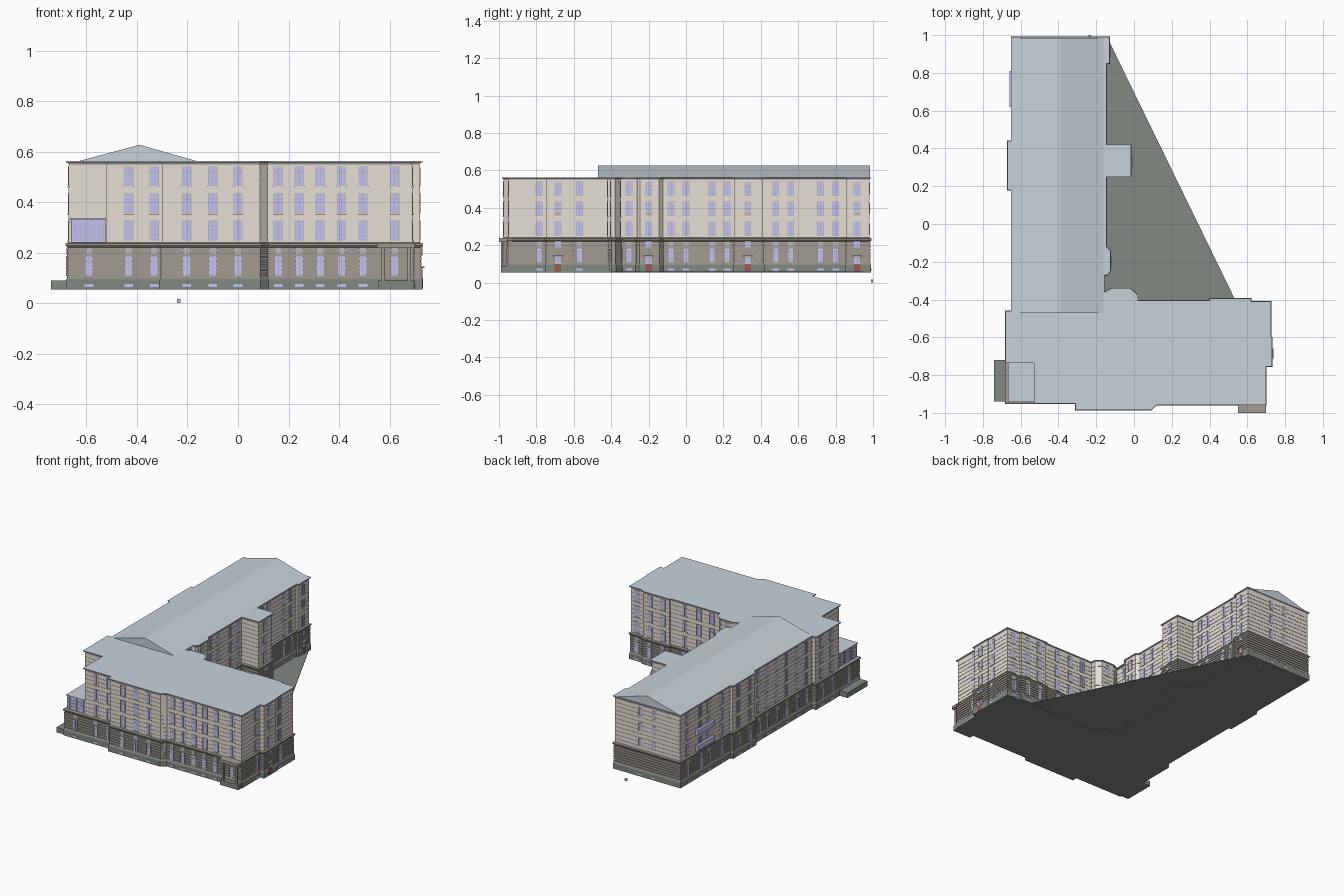
import bpy, bmesh
from mathutils import Matrix, Vector

if "Cube" in bpy.data.objects:
    bpy.data.objects.remove(bpy.data.objects["Cube"])

COLORS = {
    "cream": (0.80, 0.74, 0.67, 1), "brown": (0.36, 0.33, 0.29, 1),
    "green": (0.22, 0.25, 0.22, 1), "roof": (0.58, 0.65, 0.71, 1),
    "glass": (0.55, 0.56, 0.92, 1), "frame": (0.50, 0.47, 0.50, 1),
    "red": (0.32, 0.10, 0.10, 1)}
MATS = {}
for key, col in COLORS.items():
    MATS[key] = bpy.data.materials.new(key)
    MATS[key].diffuse_color = col


def add_object(name, bm, mat):
    bmesh.ops.recalc_face_normals(bm, faces=bm.faces)
    me = bpy.data.meshes.new(name)
    bm.to_mesh(me)
    bm.free()
    me.materials.append(MATS[mat])
    ob = bpy.data.objects.new(name, me)
    bpy.context.collection.objects.link(ob)


def offset(pts, d):
    """Mitred outward offset of a counter-clockwise outline."""
    out = []
    for i, p in enumerate(pts):
        p, a, b = Vector(p), Vector(pts[i - 1]), Vector(pts[(i + 1) % len(pts)])
        u, v = (p - a).normalized(), (b - p).normalized()
        n1, n2 = Vector((u.y, -u.x)), Vector((v.y, -v.x))
        out.append(p + (n1 + n2) * d / (1 + n1.dot(n2)))
    return out


def sweep(name, outline, profile, mat):
    """Walls following the outline, with a vertical (offset, z) profile."""
    bm = bmesh.new()
    rings = [[bm.verts.new((p.x, p.y, z)) for p in offset(outline, d)] for d, z in profile]
    n = len(outline)
    for lo, hi in zip(rings, rings[1:]):
        for i in range(n):
            j = (i + 1) % n
            bm.faces.new((lo[i], lo[j], hi[j], hi[i]))
    bm.faces.new(rings[0][::-1])
    bm.faces.new(rings[-1])
    add_object(name, bm, mat)


def courses(z0, z1, count, face, depth, gap):
    """Profile of masonry courses separated by recessed joints."""
    h, prof = (z1 - z0) / count, []
    for i in range(count):
        z = z0 + i * h
        prof += [(face, z), (face, z + h - gap), (face - depth, z + h - gap), (face - depth, z + h)]
    return prof


PARTS = {}


def box(part, mat, x0, x1, y0, y1, z0, z1):
    bm = PARTS.setdefault((part, mat), bmesh.new())
    m = Matrix.Translation(((x0 + x1) / 2, (y0 + y1) / 2, (z0 + z1) / 2))
    bmesh.ops.create_cube(bm, size=1, matrix=m @ Matrix.Diagonal((x1 - x0, y1 - y0, z1 - z0, 1)))


def panel(part, mat, side, d, t, w, z0, z1, i0, i1):
    """Box on a wall: side F/B/L/R, wall coordinate d, position t along it."""
    s = 1 if side in "BR" else -1
    a, b = sorted((d + s * i0, d + s * i1))
    if side in "FB":
        box(part, mat, t - w / 2, t + w / 2, a, b, z0, z1)
    else:
        box(part, mat, a, b, t - w / 2, t + w / 2, z0, z1)


def window(side, d, t, w, z0, z1, out):
    panel("window_glass", "glass", side, d, t, w, z0, z1, -0.02, out)
    for k in (-0.5, 0, 0.5):
        panel("window_frames", "frame", side, d, t + k * w, 0.003, z0, z1, -0.02, out + 0.0015)
    for z in (z0, z0 + (z1 - z0) * 0.7, z1):
        panel("window_frames", "frame", side, d, t, w + 0.003, z - 0.0015, z + 0.0015, -0.02, out + 0.0015)


def column(side, d, t, w=0.034, upper=True):
    """Ordinary bay: basement light, ground window with panel, three upper floors."""
    panel("basement_lights", "glass", side, d, t, w, 0.064, 0.076, -0.02, 0.002)
    window(side, d, t, w * 0.85, 0.11, 0.185, -0.001)
    panel("spandrel_panels", "frame", side, d, t, w * 0.85, 0.192, 0.22, -0.02, -0.001)
    if upper:
        for z in (0.25, 0.357, 0.465):
            window(side, d, t, w, z, z + 0.075, -0.008)
            panel("sills", "cream", side, d, t, w + 0.008, z - 0.007, z - 0.002, -0.02, -0.004)


def stair(side, d, t, w=0.034):
    """Staircase bay: door, canopy and half-landing windows."""
    panel("entrance_doors", "red", side, d, t, w, 0.058, 0.1, -0.02, 0.003)
    window(side, d, t, w, 0.102, 0.137, -0.001)
    panel("door_canopies", "brown", side, d, t, w + 0.02, 0.14, 0.146, -0.02, 0.008)
    window(side, d, t, w, 0.19, 0.222, -0.001)
    for z0, z1 in ((0.25, 0.325), (0.385, 0.432), (0.465, 0.535)):
        window(side, d, t, w, z0, z1, -0.008)
    panel("spandrel_panels", "frame", side, d, t, w, 0.358, 0.378, -0.02, -0.008)


# Floor plan of the two wings, counter-clockwise
UPPER = [(-0.53, -0.95), (-0.31, -0.95), (-0.31, -0.985), (0.09, -0.985), (0.12, -0.958),
         (0.70, -0.958), (0.70, -0.755), (0.73, -0.755), (0.73, -0.60), (0.725, -0.60),
         (0.725, -0.41), (0.62, -0.41), (0.62, -0.395), (0.40, -0.395), (0.40, -0.405),
         (0.02, -0.405), (0.02, -0.375), (-0.02, -0.34), (-0.12, -0.34), (-0.165, -0.365),
         (-0.165, -0.27), (-0.14, -0.27), (-0.125, -0.25), (-0.125, -0.14), (-0.145, -0.12),
         (-0.145, 0.25), (-0.015, 0.25), (-0.015, 0.42), (-0.145, 0.42), (-0.145, 0.85),
         (-0.13, 0.85), (-0.13, 0.99), (-0.65, 0.99), (-0.65, 0.44), (-0.67, 0.44),
         (-0.67, 0.18), (-0.65, 0.18), (-0.65, -0.46), (-0.68, -0.46), (-0.68, -0.735),
         (-0.53, -0.735)]
LOWER = UPPER[:-2] + [(-0.68, -0.95)]

# Plinth, rusticated ground floor with cornice, upper floors, flat roof
sweep("plinth", LOWER, [(0, 0.055), (0, 0.094), (-0.004, 0.1)], "green")
sweep("ground_floor", LOWER, courses(0.1, 0.22, 7, -0.003, 0.005, 0.005)
      + [(-0.003, 0.222), (0.002, 0.228), (0.002, 0.236), (-0.006, 0.24)], "brown")
sweep("upper_walls", UPPER, courses(0.238, 0.548, 11, -0.009, 0.002, 0.003)
      + [(-0.009, 0.553), (-0.004, 0.557)], "cream")
sweep("flat_roof", UPPER, [(0, 0.556), (0, 0.562)], "roof")

# Courtyard ground sheet
sweep("courtyard_ground", [(-0.14, 0.985), (-0.2, -0.42), (0.535, -0.40)],
      [(0, 0.056), (0, 0.060)], "green")

# Gabled roof over the long wing
bm = bmesh.new()
ends = [[bm.verts.new((x, y, z)) for x, z in ((-0.64, 0.56), (-0.155, 0.56), (-0.39, 0.627))]
        for y in (-0.47, 0.985)]
bm.faces.new(ends[0])
bm.faces.new(ends[1])
for i in range(3):
    j = (i + 1) % 3
    bm.faces.new((ends[0][i], ends[0][j], ends[1][j], ends[1][i]))
add_object("gable_roof", bm, "roof")

# Front windows
for x in (-0.433, -0.332, -0.203, -0.10, 0.0, 0.16, 0.243, 0.326, 0.41, 0.495, 0.62):
    column("F", -0.95 if x < -0.31 else -0.985 if x < 0.1 else -0.958, x)
column("F", -0.95, -0.59, upper=False)

# Right end and courtyard windows
for d, ys in ((0.70, (-0.785,)), (0.725, (-0.57,)), (-0.165, (-0.305,)),
              (-0.145, (-0.08, 0.0, 0.14, 0.22, 0.48, 0.56, 0.72, 0.80))):
    for y in ys:
        column("R", d, y)
for d, y in ((0.73, -0.685), (-0.125, -0.2), (-0.015, 0.33), (-0.13, 0.915)):
    stair("R", d, y)

# Courtyard side of the front wing
for d, xs in ((-0.405, (0.09, 0.19, 0.30)), (-0.395, (0.46, 0.56)), (-0.41, (0.67,)), (-0.34, (-0.07,))):
    for x in xs:
        column("B", d, x)

# Left side windows
for d, ys in ((-0.68, (-0.64, -0.53)), (-0.67, (0.25, 0.37)),
              (-0.65, (-0.4, -0.3, -0.18, -0.08, 0.03, 0.12, 0.53, 0.67, 0.76, 0.9))):
    for y in ys:
        column("L", d, y)
column("L", -0.68, -0.82, upper=False)

# Back end windows
for x in (-0.335, -0.44):
    panel("basement_lights", "glass", "B", 0.99, x, 0.03, 0.064, 0.076, -0.02, 0.002)
    for z in (0.26, 0.368, 0.475):
        window("B", 0.99, x, 0.024, z, z + 0.055, -0.008)

# Glazed balconies on the left side
for z in (0.25, 0.357):
    panel("balconies", "glass", "L", -0.65, 0.715, 0.19, z, z + 0.032, -0.02, 0.008)
    panel("balcony_slabs", "frame", "L", -0.65, 0.715, 0.19, z - 0.005, z, -0.02, 0.009)

# Glass corner pavilion on the terrace
box("pavilion_glass", "glass", -0.66, -0.525, -0.935, -0.735, 0.238, 0.332)
box("pavilion_roof", "roof", -0.667, -0.525, -0.942, -0.735, 0.332, 0.337)
for i in range(8):
    panel("pavilion_bars", "frame", "F", -0.935, -0.66 + i * 0.018, 0.002, 0.238, 0.332, -0.002, 0.002)
for i in range(12):
    panel("pavilion_bars", "frame", "L", -0.66, -0.935 + i * 0.018, 0.002, 0.238, 0.332, -0.002, 0.002)
for z in (0.262, 0.285, 0.308):
    panel("pavilion_bars", "frame", "F", -0.935, -0.595, 0.13, z, z + 0.002, -0.002, 0.002)
    panel("pavilion_bars", "frame", "L", -0.66, -0.835, 0.2, z, z + 0.002, -0.002, 0.002)

# Left entrance platform and front porch
box("side_platform", "green", -0.74, -0.67, -0.94, -0.72, 0.055, 0.09)
box("porch_floor", "green", 0.555, 0.695, -0.99, -0.93, 0.055, 0.09)
box("porch_roof", "brown", 0.55, 0.70, -1.0, -0.93, 0.218, 0.238)
for x in (0.575, 0.678):
    box("porch_columns", "brown", x - 0.006, x + 0.006, -0.99, -0.978, 0.09, 0.218)

# Small detached box behind the building
box("detached_box", "glass", -0.242, -0.228, 0.99, 1.0, 0.0, 0.016)

for (part, mat), pbm in PARTS.items():
    add_object(part, pbm, mat)

for m in bpy.data.materials:
    if m.users and not m.is_grease_pencil:
        m.use_nodes = True
        m.node_tree.nodes["Principled BSDF"].inputs["Base Color"].default_value = m.diffuse_color
